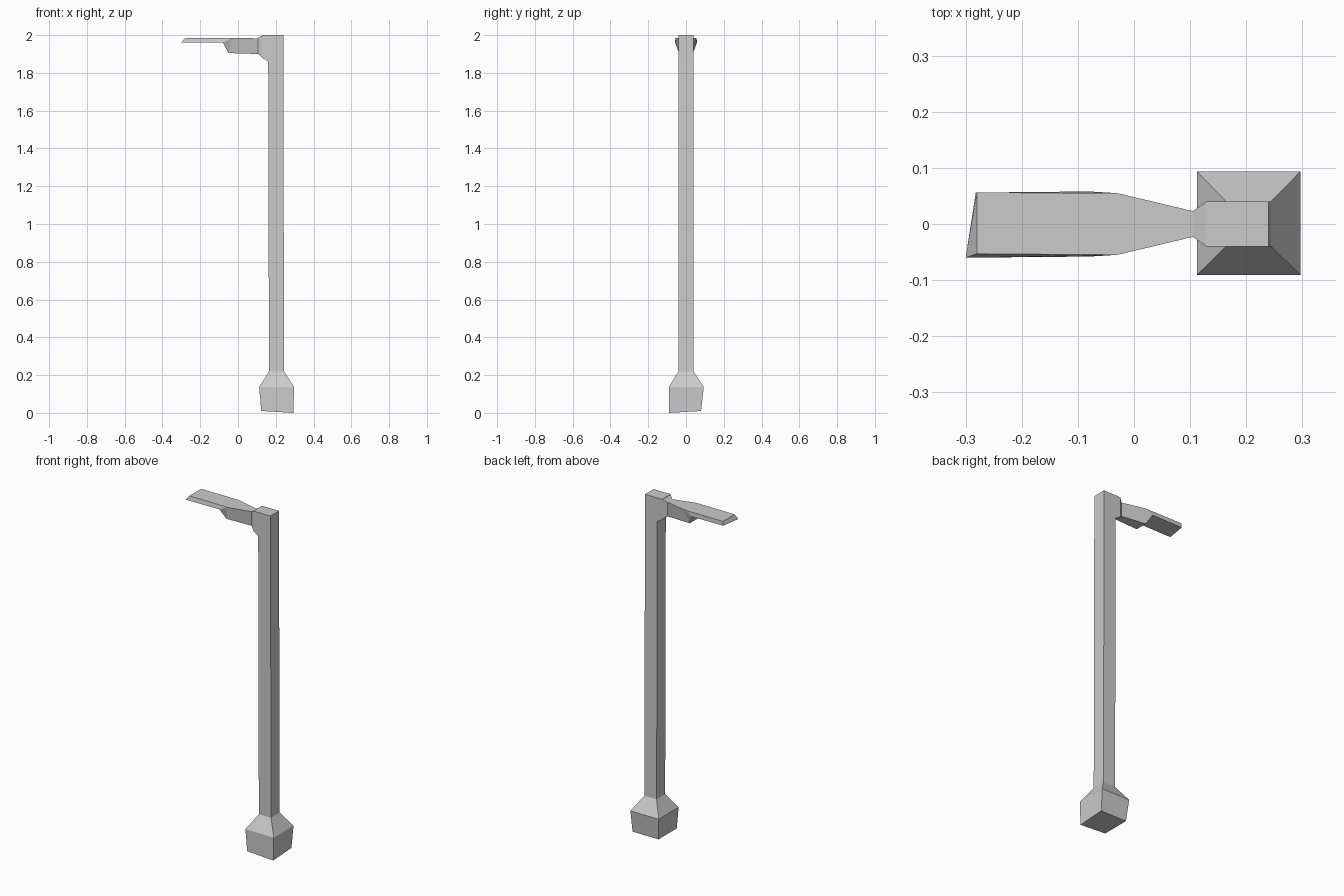
import bpy, bmesh

if "Cube" in bpy.data.objects:
    bpy.data.objects.remove(bpy.data.objects["Cube"])


def loft(name, rings, cap_end=True):
    """Skin a series of four-point rings into a flat-shaded solid."""
    bm = bmesh.new()
    loops = [[bm.verts.new(p) for p in ring] for ring in rings]
    for a, b in zip(loops, loops[1:]):
        for i in range(4):
            j = (i + 1) % 4
            bm.faces.new((a[i], a[j], b[j], b[i]))
    bm.faces.new(loops[0][::-1])
    if cap_end:
        bm.faces.new(loops[-1])
    bmesh.ops.remove_doubles(bm, verts=bm.verts, dist=0.0005)
    bmesh.ops.recalc_face_normals(bm, faces=bm.faces)
    mesh = bpy.data.meshes.new(name)
    bm.to_mesh(mesh)
    bm.free()
    obj = bpy.data.objects.new(name, mesh)
    bpy.context.collection.objects.link(obj)
    return obj


def level(x0, x1, y0, y1, z):
    return [(x0, y0, z), (x1, y0, z), (x1, y1, z), (x0, y1, z)]


def section(xt, wt, zt, xb, wb, zb):
    """Cross-section of the lamp arm: top edge and bottom edge."""
    return [(xt, -wt, zt), (xt, wt, zt), (xb, wb, zb), (xb, -wb, zb)]


# Flared footing, with one corner slightly lower than the rest
foot = level(0.123, 0.293, -0.09, 0.08, 0.01)
foot[1] = (0.293, -0.09, 0.0)

# Footing, post and top bracket in one skin
loft("lamp_post", [
    foot,
    level(0.112, 0.297, -0.091, 0.094, 0.137),
    level(0.164, 0.244, -0.04, 0.04, 0.22),
    level(0.160, 0.240, -0.04, 0.04, 1.86),
    level(0.128, 0.240, -0.04, 0.04, 1.88),
    level(0.128, 0.240, -0.04, 0.04, 2.0),
])

# Lamp head: thin panel, deeper housing, narrow neck, collar
tip = [(-0.28, -0.053, 1.985), (-0.28, 0.056, 1.985),
       (-0.282, 0.056, 1.96), (-0.30, -0.06, 1.96)]
loft("lamp_head", [
    tip,
    section(-0.03, 0.055, 1.985, -0.08, 0.058, 1.96),
    section(-0.03, 0.055, 1.985, -0.05, 0.037, 1.905),
    section(0.105, 0.023, 1.983, 0.105, 0.023, 1.90),
    section(0.128, 0.039, 1.998, 0.128, 0.039, 1.882),
], cap_end=False)
